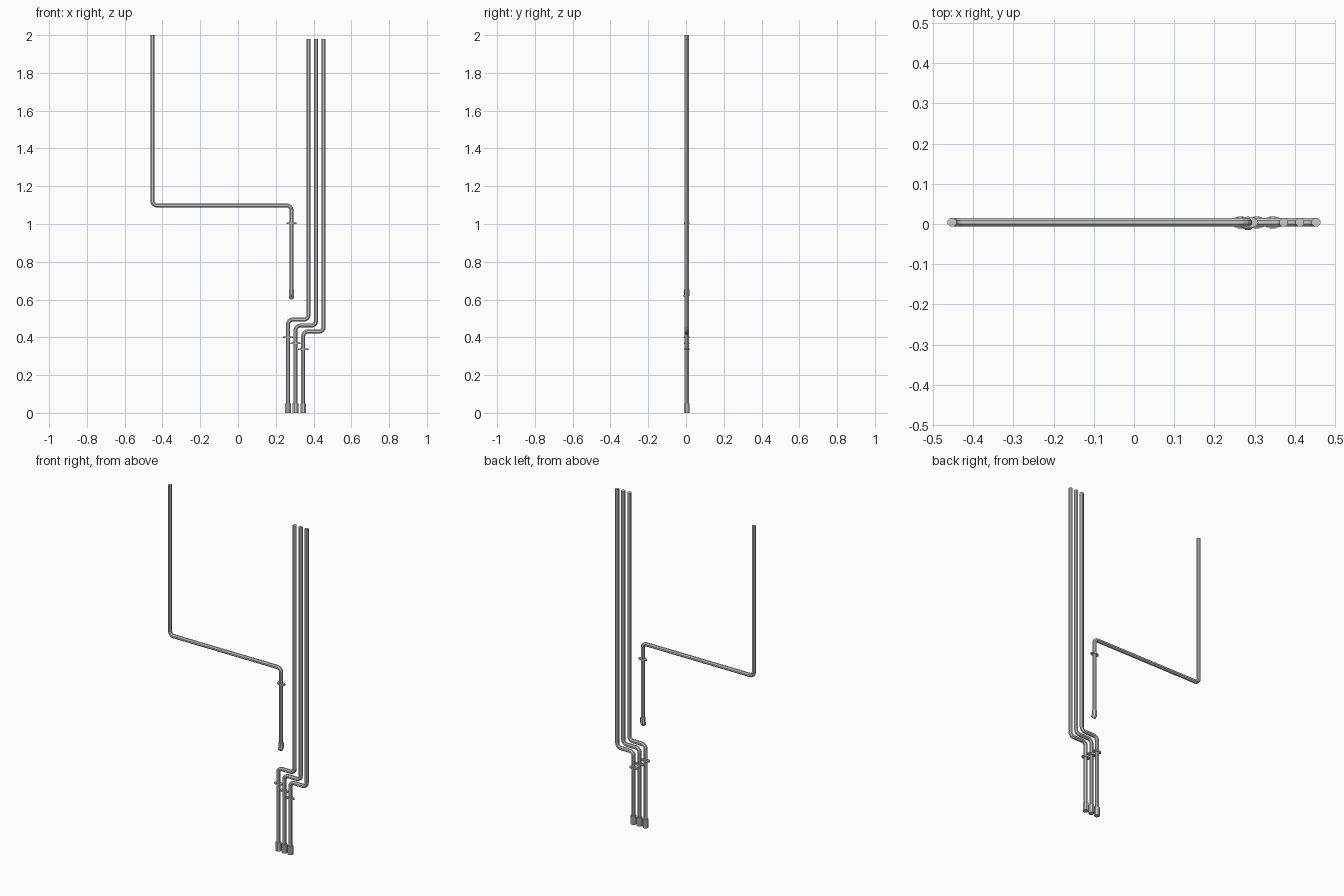
import bpy, bmesh, math
from mathutils import Vector

if "Cube" in bpy.data.objects:
    bpy.data.objects.remove(bpy.data.objects["Cube"])

Y0 = 0.004      # depth of the pipe run
R = 0.0115      # pipe radius
SIDES = 8


def make_object(name, bm):
    bmesh.ops.recalc_face_normals(bm, faces=bm.faces[:])
    mesh = bpy.data.meshes.new(name)
    bm.to_mesh(mesh)
    bm.free()
    obj = bpy.data.objects.new(name, mesh)
    bpy.context.collection.objects.link(obj)
    return obj


def sweep(name, points, radii, normal, sides=SIDES):
    """Capped tube along a planar path with mitred joints."""
    pts = [Vector(p) for p in points]
    n = Vector(normal)
    bm = bmesh.new()
    rings = []
    for i, p in enumerate(pts):
        dirs = []
        if i > 0 and (p - pts[i - 1]).length > 1e-6:
            dirs.append((p - pts[i - 1]).normalized())
        if i < len(pts) - 1 and (pts[i + 1] - p).length > 1e-6:
            dirs.append((pts[i + 1] - p).normalized())
        t = sum(dirs, Vector()).normalized()
        side = n.cross(t) / max(0.5, t.dot(dirs[0]))
        ring = []
        for k in range(sides):
            a = 2 * math.pi * (k + 0.5) / sides
            ring.append(bm.verts.new(p + radii[i] * (math.cos(a) * side + math.sin(a) * n)))
        rings.append(ring)
    for a, b in zip(rings, rings[1:]):
        for k in range(sides):
            j = (k + 1) % sides
            bm.faces.new((a[k], a[j], b[j], b[k]))
    bm.faces.new(rings[0])
    bm.faces.new(rings[-1])
    return make_object(name, bm)


def rounded(corners, bend=0.024, steps=4):
    """Replace each inner right-angle corner with a short arc."""
    c = [Vector((x, Y0, z)) for x, z in corners]
    out = [c[0]]
    for a, b, d in zip(c, c[1:], c[2:]):
        u = (a - b).normalized() * bend
        v = (d - b).normalized() * bend
        centre = b + u + v
        for s in range(steps + 1):
            t = math.pi / 2 * s / steps
            out.append(centre - v * math.cos(t) - u * math.sin(t))
    out.append(c[-1])
    return out


def pipe(name, corners):
    path = rounded(corners)
    sweep(name, path, [R] * len(path), (0, 1, 0))


def flange(name, x, z):
    """Thin oval mounting plate around a pipe."""
    bm = bmesh.new()
    bmesh.ops.create_cone(bm, cap_ends=True, segments=12, radius1=1, radius2=1, depth=0.008)
    bmesh.ops.scale(bm, vec=(0.027, 0.0145, 1), verts=bm.verts[:])
    bmesh.ops.translate(bm, vec=(x, Y0, z), verts=bm.verts[:])
    make_object(name, bm)


# long pipe leading to the spout
SX = 0.283
pipe("spout_pipe", [(-0.453, 2.0), (-0.453, 1.098), (SX, 1.098), (SX, 0.63)])
flange("spout_pipe_flange", SX, 1.004)

# angled spout at the pipe's lower end
sweep("spout", [(SX, Y0, 0.652), (SX, Y0, 0.624), (SX, 0.001, 0.618), (SX, -0.007, 0.611)],
      [0.0148, 0.0148, 0.0148, 0.0135], (1, 0, 0))

# three stepped supply pipes with flanges and end fittings
supply = [(0.265, 0.373, 0.494, 0.401), (0.305, 0.413, 0.462, 0.368), (0.345, 0.453, 0.431, 0.336)]
for i, (low_x, high_x, step_z, flange_z) in enumerate(supply, 1):
    pipe(f"supply_pipe_{i}", [(high_x, 1.979), (high_x, step_z), (low_x, step_z), (low_x, 0.01)])
    flange(f"supply_flange_{i}", low_x, flange_z)
    sweep(f"end_fitting_{i}", [(low_x, Y0, 0), (low_x, Y0, 0.05)], [0.0165] * 2, (0, 1, 0))
